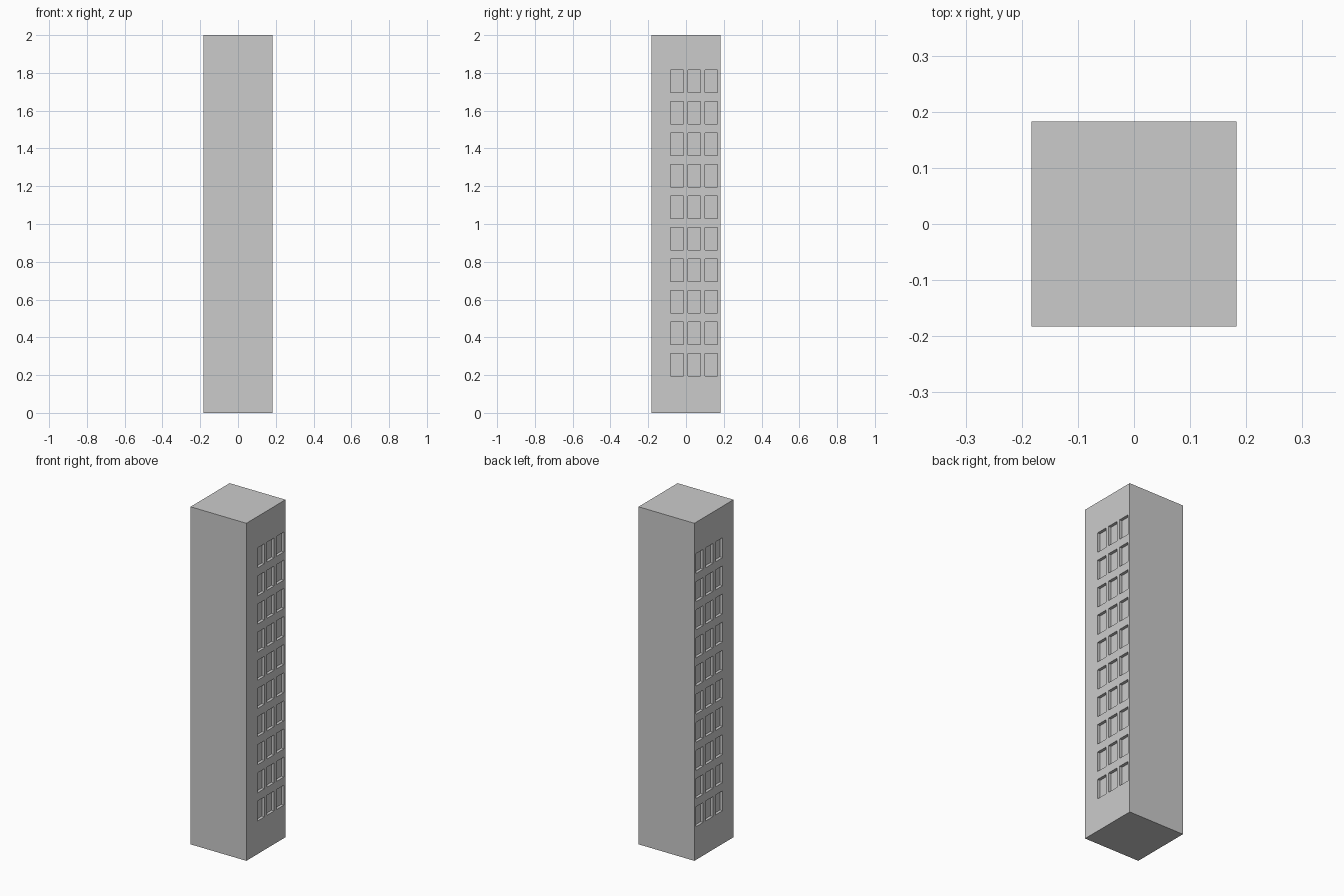
import bpy, bmesh
from mathutils import Matrix, Vector

if "Cube" in bpy.data.objects:
    bpy.data.objects.remove(bpy.data.objects["Cube"])

W, H = 0.366, 2.0            # tower width and height
WIN = (0.068, 0.118)         # window width and height
DEPTH = 0.017                # window recess depth
Y0, DY, COLS = -0.047, 0.0905, 3
Z0, DZ, ROWS = 0.255, 1 / 6, 10


def add_box(bm, centre, size):
    m = Matrix.Translation(centre) @ Matrix.Diagonal((*size, 1))
    bmesh.ops.create_cube(bm, size=1, matrix=m)


def make_object(name, bm):
    mesh = bpy.data.meshes.new(name)
    bm.to_mesh(mesh)
    bm.free()
    ob = bpy.data.objects.new(name, mesh)
    bpy.context.collection.objects.link(ob)
    return ob


# tower block
bm = bmesh.new()
add_box(bm, Vector((0, 0, H / 2)), (W, W, H))
tower = make_object("tower", bm)

# window cutters on the left and right walls
bm = bmesh.new()
for side in (-1, 1):
    for r in range(ROWS):
        for c in range(COLS):
            add_box(bm, Vector((side * W / 2, Y0 + c * DY, Z0 + r * DZ)),
                    (2 * DEPTH, *WIN))
cutters = make_object("window_cutters", bm)
cutters.hide_render = True

# recess the windows
mod = tower.modifiers.new("windows", 'BOOLEAN')
mod.operation = 'DIFFERENCE'
mod.solver = 'EXACT'
mod.object = cutters
bpy.context.view_layer.objects.active = tower
bpy.ops.object.modifier_apply(modifier=mod.name)
bpy.data.objects.remove(cutters)
